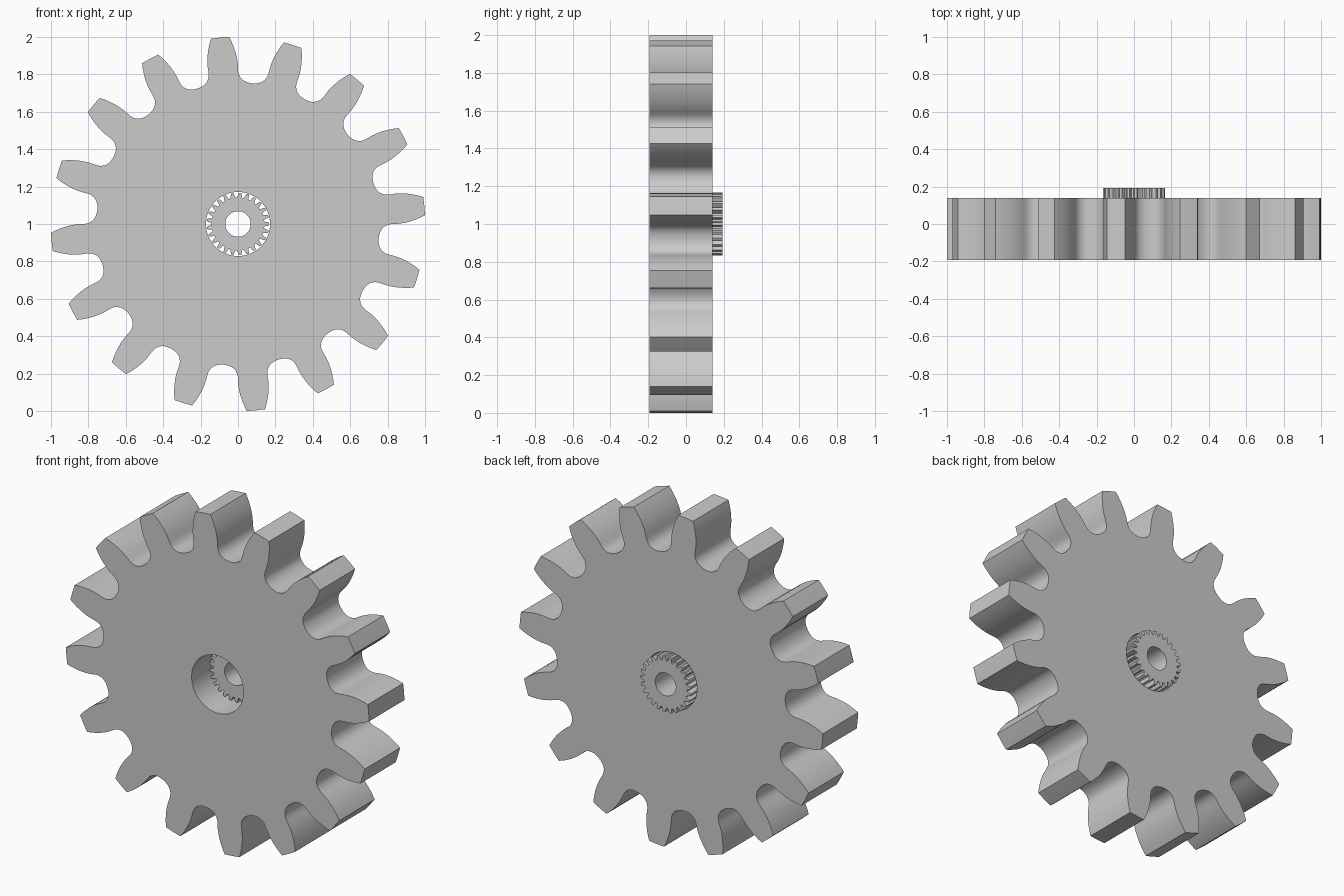
import bpy, bmesh
from math import sin, cos, radians

if "Cube" in bpy.data.objects:
    bpy.data.objects.remove(bpy.data.objects["Cube"])

CENTRE_Z = 1.0


def gear(name, teeth, half_tooth, phase, bore, y0, y1):
    """Ring gear along y. half_tooth: (radius, degrees from tooth axis), tip to root."""
    valley = 180 / teeth
    side = [p for p in half_tooth if p[1] < valley - 1e-4]
    root = [(half_tooth[-1][0], valley)]
    tooth = [(r, -a) for r, a in reversed(side)] + [(half_tooth[0][0], 0)] + side + root
    outline = [(r, radians(a + phase + i * 360 / teeth))
               for i in range(teeth) for r, a in tooth]
    bm = bmesh.new()

    def loop(y, inner):
        return [bm.verts.new(((bore if inner else r) * cos(a), y,
                              CENTRE_Z + (bore if inner else r) * sin(a)))
                for r, a in outline]

    # front rim, back rim, back bore, front bore, joined in a closed ring
    rings = [loop(y0, False), loop(y1, False), loop(y1, True), loop(y0, True)]
    n = len(outline)
    for k in range(4):
        a, b = rings[k], rings[(k + 1) % 4]
        for i in range(n):
            j = (i + 1) % n
            bm.faces.new((a[i], a[j], b[j], b[i]))
    bmesh.ops.recalc_face_normals(bm, faces=bm.faces[:])
    mesh = bpy.data.meshes.new(name)
    bm.to_mesh(mesh)
    bm.free()
    ob = bpy.data.objects.new(name, mesh)
    bpy.context.collection.objects.link(ob)
    bpy.ops.object.select_all(action='DESELECT')
    ob.select_set(True)
    bpy.context.view_layer.objects.active = ob
    bpy.ops.object.shade_smooth_by_angle(angle=radians(25))
    return ob


# Large gear wheel with involute-like teeth and rounded roots
wheel_tooth = [(1.001, 2.8), (0.975, 3.5), (0.95, 4.05), (0.92, 4.65), (0.89, 5.1),
               (0.86, 5.4), (0.835, 5.5), (0.815, 5.6), (0.798, 5.9), (0.783, 6.5),
               (0.772, 7.3), (0.763, 8.4), (0.758, 9.7), (0.756, 11.25)]
gear("gear_wheel", 16, wheel_tooth, 5.5, 0.171, -0.193, 0.14)

# Small splined hub recessed in the wheel bore and projecting at the back
spline_tooth = [(0.167, 2.3), (0.155, 3.7), (0.142, 5.2), (0.141, 7.2)]
gear("splined_hub", 25, spline_tooth, 0, 0.068, -0.03, 0.193)
